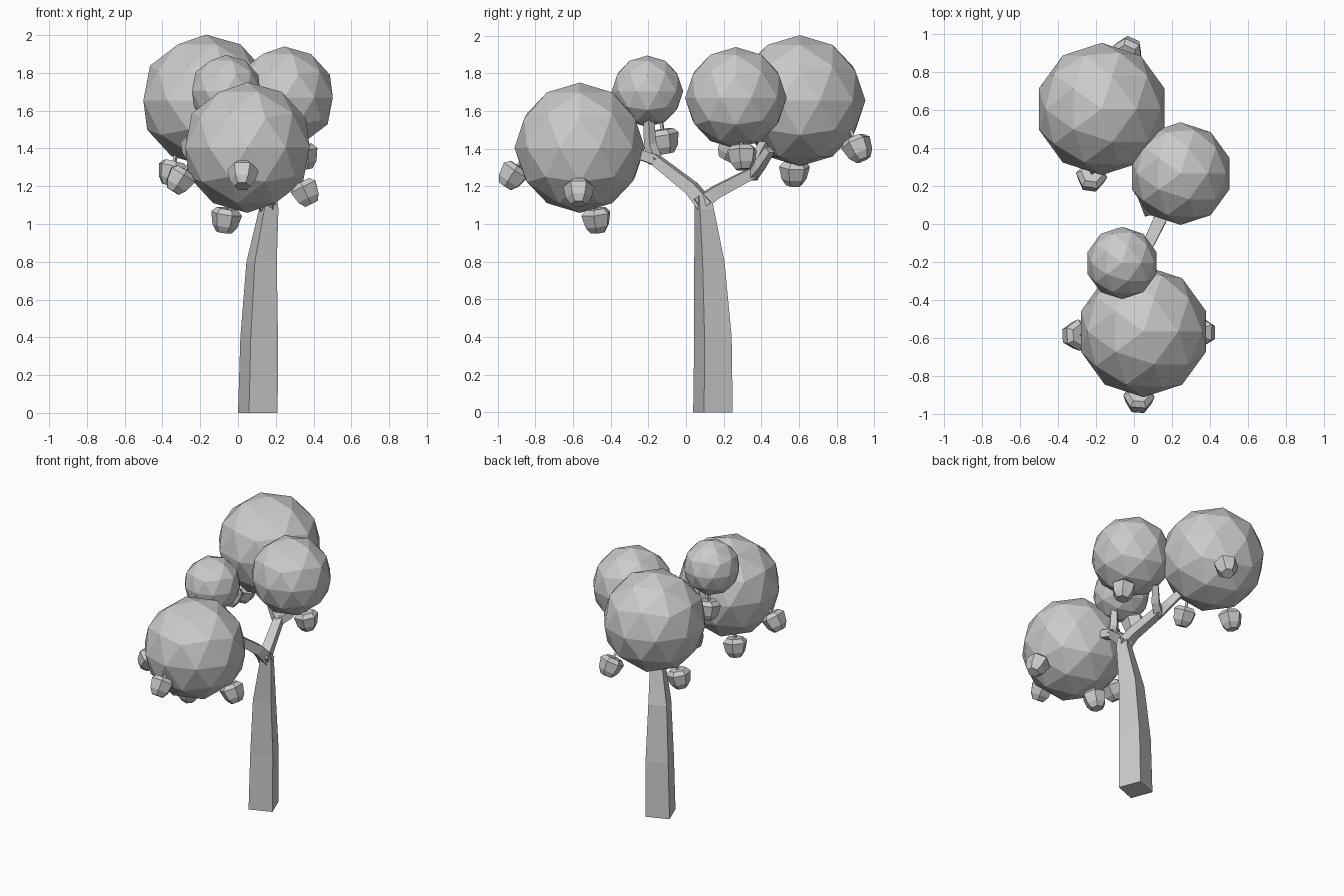
import bpy, bmesh, math
from mathutils import Vector

if "Cube" in bpy.data.objects:
    bpy.data.objects.remove(bpy.data.objects["Cube"])


def finish(bm, name):
    bmesh.ops.recalc_face_normals(bm, faces=bm.faces)
    mesh = bpy.data.meshes.new(name)
    bm.to_mesh(mesh)
    bm.free()
    obj = bpy.data.objects.new(name, mesh)
    bpy.context.collection.objects.link(obj)
    return obj


def loft(bm, rings):
    """Skin a list of equal-sized point rings and cap both ends."""
    loops = [[bm.verts.new(p) for p in ring] for ring in rings]
    n = len(loops[0])
    for a, b in zip(loops, loops[1:]):
        for i in range(n):
            j = (i + 1) % n
            bm.faces.new((a[i], a[j], b[j], b[i]))
    bm.faces.new(loops[0][::-1])
    bm.faces.new(loops[-1])


def ring(center, radius, n, u, v, start=0.0):
    angles = [start + 2 * math.pi * i / n for i in range(n)]
    return [center + radius * (math.cos(a) * u + math.sin(a) * v) for a in angles]


def frame(t):
    side = Vector((0, 0, 1)).cross(t)
    if side.length < 1e-4:
        side = Vector((1, 0, 0))
    side.normalize()
    return side, t.cross(side).normalized()


def branch(name, path):
    """Square tapering limb along (x, y, z, radius) points."""
    pts = [Vector(p[:3]) for p in path]
    rings = []
    for i, p in enumerate(path):
        t = (pts[min(i + 1, len(pts) - 1)] - pts[max(i - 1, 0)]).normalized()
        rings.append(ring(pts[i], p[3], 4, *frame(t), math.pi / 4))
    bm = bmesh.new()
    loft(bm, rings)
    return finish(bm, name)


# Trunk: twisted square section, tapering to the fork
X, Y = Vector((1, 0, 0)), Vector((0, 1, 0))
trunk = [(0.105, 0.143, 0, 0.115), (0.112, 0.143, 0.4, 0.109),
         (0.125, 0.124, 0.8, 0.088), (0.163, 0.097, 1.08, 0.056),
         (0.158, 0.09, 1.15, 0.05)]
bm = bmesh.new()
loft(bm, [ring(Vector(p[:3]), p[3], 4, X, Y, math.radians(-24)) for p in trunk])
finish(bm, "trunk")

# Limbs and twigs
branch("front_branch", [(0.16, 0.11, 1.09, 0.055), (0.14, 0.03, 1.19, 0.048),
                        (0.04, -0.18, 1.355, 0.038)])
branch("front_twig_up", [(0.05, -0.16, 1.33, 0.04), (0.01, -0.19, 1.42, 0.034),
                         (0.0, -0.2, 1.58, 0.028)])
branch("front_twig_out", [(0.05, -0.15, 1.335, 0.04), (0.07, -0.28, 1.38, 0.034)])
branch("back_branch", [(0.16, 0.06, 1.1, 0.055), (0.14, 0.16, 1.17, 0.046),
                       (0.08, 0.36, 1.275, 0.04)])
branch("back_twig_left", [(0.09, 0.345, 1.25, 0.042), (0.02, 0.37, 1.34, 0.036),
                          (-0.08, 0.45, 1.48, 0.03)])
branch("back_twig_right", [(0.08, 0.35, 1.26, 0.038), (0.14, 0.39, 1.31, 0.035),
                           (0.19, 0.445, 1.395, 0.03)])

# Foliage balls, each with the fruit hanging from it
crowns = [
    ("back_foliage", (-0.17, 0.605, 1.655), 0.348,
     [(-0.35, 0.575, 1.27), (-0.03, 0.915, 1.4), (-0.225, 0.24, 1.4)]),
    ("right_foliage", (0.245, 0.265, 1.67), 0.27, [(0.345, 0.3, 1.355)]),
    ("small_foliage", (-0.063, -0.205, 1.705), 0.19, [(-0.1, -0.115, 1.44)]),
    ("front_foliage", (0.05, -0.565, 1.405), 0.346,
     [(-0.065, -0.475, 1.02), (0.36, -0.57, 1.165),
      (-0.31, -0.585, 1.23), (0.025, -0.925, 1.255)]),
]
fruit_profile = [(0.063, 0.058), (0.036, 0.083), (-0.03, 0.068), (-0.066, 0.042)]
for name, center, radius, fruits in crowns:
    bm = bmesh.new()
    bmesh.ops.create_icosphere(bm, subdivisions=2, radius=radius)
    bmesh.ops.translate(bm, verts=bm.verts, vec=center)
    finish(bm, name)
    for k, pos in enumerate(fruits):
        pos = Vector(pos)
        to_ball = (Vector(center) - pos).normalized()
        axis = (to_ball + Vector((0, 0, 1))).normalized()
        u, v = frame(axis)
        bm = bmesh.new()
        # Faceted fruit body
        loft(bm, [ring(pos + axis * h, r, 6, u, v) for h, r in fruit_profile])
        # Thin stalk into the foliage
        loft(bm, [ring(pos + axis * h, 0.011, 4, u, v) for h in (0.05, 0.14)])
        finish(bm, f"{name}_fruit_{k + 1}")
